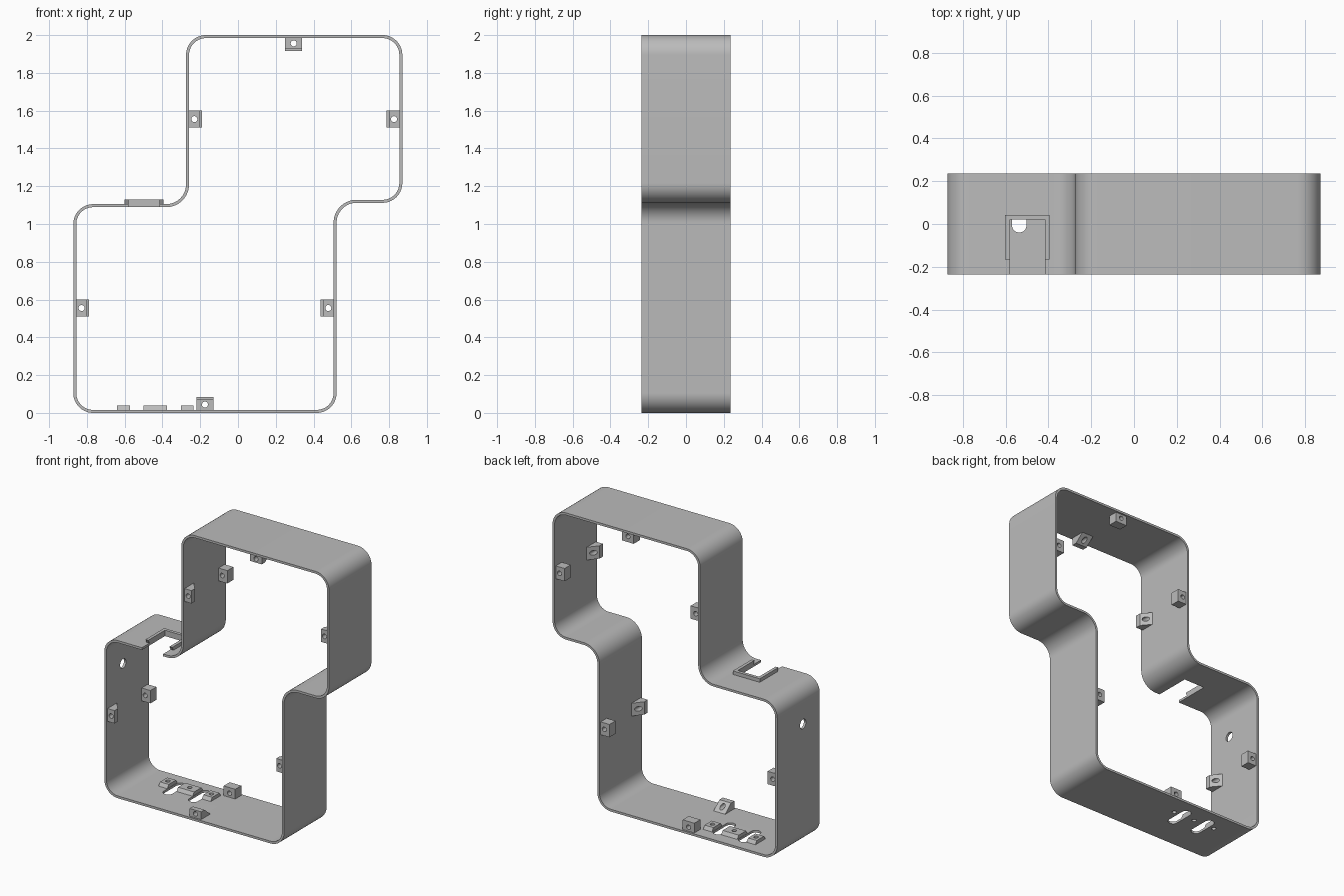
import bpy, bmesh, math
from mathutils import Vector

cube = bpy.data.objects.get("Cube")
if cube:
    bpy.data.objects.remove(cube, do_unlink=True)

DEPTH, WALL, RADIUS = 0.235, 0.016, 0.105

grey = bpy.data.materials.new("plain grey")
grey.use_nodes = True
grey.diffuse_color = (0.5, 0.5, 0.5, 1)
grey.node_tree.nodes["Principled BSDF"].inputs["Base Color"].default_value = (0.5, 0.5, 0.5, 1)


def finish(name, bm):
    bmesh.ops.recalc_face_normals(bm, faces=bm.faces)
    mesh = bpy.data.meshes.new(name)
    bm.to_mesh(mesh)
    bm.free()
    obj = bpy.data.objects.new(name, mesh)
    bpy.context.collection.objects.link(obj)
    mesh.materials.append(grey)
    return obj


def prism(name, points, sweep):
    """Extrude a flat polygon along a vector."""
    bm = bmesh.new()
    face = bm.faces.new([bm.verts.new(p) for p in points])
    new = bmesh.ops.extrude_face_region(bm, geom=[face])["geom"]
    bmesh.ops.translate(bm, vec=sweep, verts=[v for v in new if isinstance(v, bmesh.types.BMVert)])
    return finish(name, bm)


def box(name, x0, x1, y0, y1, z0, z1):
    return prism(name, [(x0, y0, z0), (x1, y0, z0), (x1, y1, z0), (x0, y1, z0)], Vector((0, 0, z1 - z0)))


def rod(name, start, sweep, radius, stretch=0.0, steps=24):
    """Round cutter; stretch turns it into a slot along y."""
    sweep = Vector(sweep)
    u = Vector((0, 1, 0)) if abs(sweep.y) < 1e-6 else Vector((1, 0, 0))
    v = sweep.normalized().cross(u)
    points = []
    for i in range(steps):
        a = 2 * math.pi * (i + 0.5) / steps
        shift = math.copysign(stretch, math.cos(a))
        points.append(Vector(start) + u * (radius * math.cos(a) + shift) + v * radius * math.sin(a))
    return prism(name, points, sweep)


def cut(obj, cutters):
    bpy.context.view_layer.objects.active = obj
    for c in cutters:
        c.hide_render = True
        mod = obj.modifiers.new("cut", "BOOLEAN")
        mod.operation, mod.solver, mod.object = "DIFFERENCE", "EXACT", c
        bpy.ops.object.modifier_apply(modifier=mod.name)


def discard(cutters):
    for c in cutters:
        bpy.data.objects.remove(c, do_unlink=True)


# Stepped outline, counter-clockwise in the xz plane
corners = [Vector(p) for p in ((-0.872, 0), (0.522, 0), (0.522, 1.112), (0.87, 1.112),
                               (0.87, 2), (-0.275, 2), (-0.275, 1.105), (-0.872, 1.105))]


def outline(offset, steps=14):
    points = []
    for i, p in enumerate(corners):
        d1 = (p - corners[i - 1]).normalized()
        d2 = (corners[(i + 1) % len(corners)] - p).normalized()
        convex = d1.x * d2.y - d1.y * d2.x > 0
        centre = p + (d2 - d1) * RADIUS
        r = RADIUS - offset if convex else RADIUS + offset
        for k in range(steps + 1):
            a = math.pi / 2 * k / steps
            points.append(centre + (d1 * math.sin(a) - d2 * math.cos(a)) * r)
    return points


# Shell wall
bm = bmesh.new()
rings = [[bm.verts.new((p.x, y, p.y)) for p in outline(off)]
         for off, y in ((0, -DEPTH), (0, DEPTH), (WALL, DEPTH), (WALL, -DEPTH))]
count = len(rings[0])
for r in range(4):
    a, b = rings[r], rings[(r + 1) % 4]
    for i in range(count):
        j = (i + 1) % count
        bm.faces.new((a[i], a[j], b[j], b[i]))
shell = finish("shell_wall", bm)

# Openings: shelf notch, side hole, floor slots and floor screw holes
ridge_spans = ((-0.64, -0.572), (-0.5, -0.375), (-0.303, -0.235))
screw_cutters = [rod("screw_cutter", ((a + b) / 2, 0.09, -0.05), (0, 0, 0.15), 0.015)
                 for a, b in ridge_spans]
cutters = [box("notch_cutter", -0.58, -0.416, -0.3, 0.02, 1.06, 1.15),
           rod("side_cutter", (-0.95, -0.05, 0.85), (0.15, 0, 0), 0.033)]
cutters += [rod("slot_cutter", (x, 0.06, -0.05), (0, 0, 0.15), 0.034, 0.066) for x in (-0.536, -0.339)]
cut(shell, cutters + screw_cutters)
discard(cutters)
parts = [shell]

# Low ridges beside the floor slots
for n, (a, b) in enumerate(ridge_spans):
    profile = [(a, y, z) for y, z in ((0.03, 0.01), (0.15, 0.01), (0.13, 0.04), (0.05, 0.04))]
    ridge = prism(f"slot_ridge_{n + 1}", profile, Vector((b - a, 0, 0)))
    cut(ridge, [screw_cutters[n]])
    parts.append(ridge)
discard(screw_cutters)

# Raised frame around the shelf notch, with sloped front ends
for side, x in (("right", -0.602), ("left", -0.416)):
    profile = [(x, y, z) for y, z in ((-0.145, 1.092), (0.03, 1.092), (0.03, 1.13), (-0.165, 1.13))]
    parts.append(prism(f"notch_rail_{side}", profile, Vector((0.022, 0, 0))))
parts.append(box("notch_back", -0.602, -0.394, 0.02, 0.043, 1.092, 1.13))

# Screw bosses: wedge at the front, block at the rear
spots = {"floor": ((-0.175, 0), (0, 1)), "lower_right": ((-0.872, 0.555), (1, 0)),
         "lower_left": ((0.522, 0.555), (-1, 0)), "upper_right": ((-0.275, 1.555), (1, 0)),
         "upper_left": ((0.87, 1.555), (-1, 0)), "ceiling": ((0.295, 2), (0, -1))}
front_profile = ((-0.222, 0.008), (-0.222, 0.07), (-0.185, 0.07), (-0.11, 0.008))
rear_profile = ((0.222, 0.008), (0.222, 0.084), (0.155, 0.084), (0.155, 0.008))
for place, (p, n) in spots.items():
    base, inward = Vector((p[0], 0, p[1])), Vector((n[0], 0, n[1]))
    along = Vector((n[1], 0, -n[0])) * 0.045
    hole = rod("boss_cutter", base + inward * 0.044 + Vector((0, -0.3, 0)), (0, 0.6, 0), 0.016)
    for end, profile in (("front", front_profile), ("rear", rear_profile)):
        points = [base - along + inward * h + Vector((0, y, 0)) for y, h in profile]
        boss = prism(f"{place}_boss_{end}", points, along * 2)
        cut(boss, [hole])
        parts.append(boss)
    discard([hole])

# Smooth bends, crisp edges
bpy.ops.object.select_all(action="DESELECT")
for obj in parts:
    obj.select_set(True)
bpy.context.view_layer.objects.active = shell
bpy.ops.object.shade_smooth_by_angle(angle=math.radians(30))
